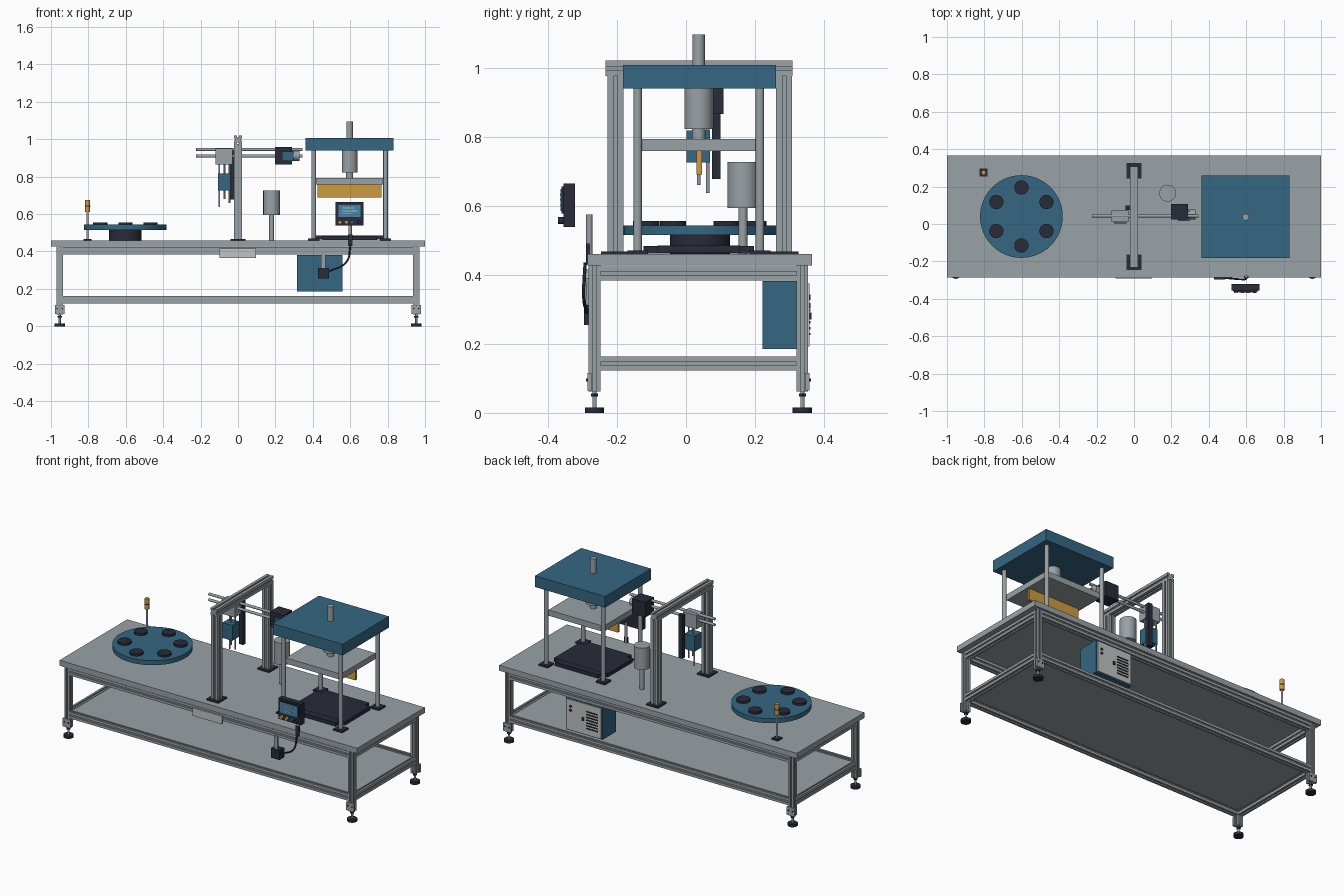
import bpy, bmesh, math
from mathutils import Vector

cube = bpy.data.objects.get("Cube")
if cube:
    bpy.data.objects.remove(cube, do_unlink=True)


def material(name, *rgb):
    m = bpy.data.materials.new(name)
    m.use_nodes = True
    m.diffuse_color = (*rgb, 1)
    m.node_tree.nodes["Principled BSDF"].inputs["Base Color"].default_value = (*rgb, 1)
    return m


GREY = material("aluminium grey", .32, .36, .385)
BLUE = material("machine blue", .035, .135, .225)
DARK = material("dark slate", .021, .025, .042)
AMBER = material("amber", .62, .33, .05)
LIGHT = material("light grey", .52, .55, .54)
SCREEN = material("screen blue", .06, .24, .40)


def finish(name, bm, mat, smooth=False):
    bmesh.ops.recalc_face_normals(bm, faces=bm.faces)
    me = bpy.data.meshes.new(name)
    bm.to_mesh(me)
    bm.free()
    me.materials.append(mat)
    ob = bpy.data.objects.new(name, me)
    bpy.context.collection.objects.link(ob)
    if smooth:
        bpy.ops.object.select_all(action='DESELECT')
        ob.select_set(True)
        bpy.context.view_layer.objects.active = ob
        bpy.ops.object.shade_smooth_by_angle(angle=math.radians(35))
    return ob


def box(name, mat, x, y, z):
    """Box given by its low and high limits on each axis."""
    bm = bmesh.new()
    bmesh.ops.create_cube(bm, size=1)
    for v in bm.verts:
        v.co = Vector([lo + (c + .5) * (hi - lo) for c, (lo, hi) in zip(v.co, (x, y, z))])
    return finish(name, bm, mat)


def block(name, mat, centre, size):
    return box(name, mat, *[(c - s / 2, c + s / 2) for c, s in zip(centre, size)])


def prism(name, mat, outline, axis, lo, hi, smooth=False):
    """Extrude an outline along an axis; outline uses the next two axes in cyclic order."""
    bm = bmesh.new()
    verts = []
    for u, v in outline:
        co = Vector()
        co[axis], co[(axis + 1) % 3], co[(axis + 2) % 3] = lo, u, v
        verts.append(bm.verts.new(co))
    face = bm.faces.new(verts)
    ext = bmesh.ops.extrude_face_region(bm, geom=[face])
    move = Vector()
    move[axis] = hi - lo
    bmesh.ops.translate(bm, vec=move, verts=[g for g in ext["geom"] if isinstance(g, bmesh.types.BMVert)])
    return finish(name, bm, mat, smooth)


def rod(name, mat, u, v, r, lo, hi, axis=2, n=32):
    ring = [(u + r * math.cos(i * math.tau / n), v + r * math.sin(i * math.tau / n)) for i in range(n)]
    return prism(name, mat, ring, axis, lo, hi, n > 6)


def slot_bar(name, axis, u, v, a, b, lo, hi):
    """Aluminium extrusion with a slot down each side."""
    A, B, s, d = a / 2, b / 2, .005, .007
    half = [(A, -B), (A, -s), (A - d, -s), (A - d, s), (A, s),
            (A, B), (s, B), (s, B - d), (-s, B - d), (-s, B)]
    pts = half + [(-p, -q) for p, q in half]
    return prism(name, GREY, [(u + p, v + q) for p, q in pts], axis, lo, hi)


# Table top, shelf and frame
LX, YF, YB = .953, -.265, .337
box("table_top", GREY, (-1, 1), (-.285, .365), (.427, .46))
box("lower_shelf", GREY, (-.95, .95), (-.26, .333), (.15, .16))
for z, tag in ((.404, "upper"), (.143, "lower")):
    for y in (YF, YB):
        slot_bar(tag + "_long_rail", 0, y, z, .034, .04, -.936, .936)
    for x in (-LX, LX):
        slot_bar(tag + "_end_rail", 1, z, x, .04, .034, YF + .017, YB - .017)

# Legs, brackets and levelling feet
for x in (-LX, LX):
    for y in (YF, YB):
        out = -1 if y < 0 else 1
        slot_bar("leg", 2, x, y, .034, .034, .062, .427)
        block("foot_bracket", GREY, (x, y + out * .014, .09), (.052, .012, .05))
        for dx in (-.014, .014):
            rod("bracket_bolt", DARK, .095, x + dx, .004, y + out * .02, y + out * .025, 1, 12)
        rod("foot_stem", GREY, x, y, .006, .01, .07, n=16)
        rod("foot_nut", DARK, x, y, .012, .048, .056, n=6)
        rod("foot_pad", DARK, x, y, .028, 0, .016)

# Rotary table with puck holders
TX, TY = -.602, .04
rod("turntable_base", DARK, TX, TY, .087, .46, .515, n=48)
rod("turntable_disc", BLUE, TX, TY, .221, .515, .543, n=64)
for i in range(6):
    t = math.radians(90 + 60 * i)
    rod("puck_holder", DARK, TX + .155 * math.cos(t), TY + .155 * math.sin(t), .038, .543, .556)

# Signal beacon
block("beacon_base", DARK, (-.804, .275, .464), (.043, .043, .008))
rod("beacon_post", GREY, -.804, .275, .006, .46, .615, n=16)
rod("beacon_lamp", AMBER, -.804, .275, .013, .612, .675, n=24)
rod("beacon_band", DARK, -.804, .275, .0145, .64, .645, n=24)

# Gantry
for y in (-.204, .284):
    slot_bar("gantry_post", 2, 0, y, .045, .046, .46, .976)
    block("gantry_foot", DARK, (0, y, .464), (.08, .084, .008))
slot_bar("gantry_beam", 1, .998, 0, .044, .045, -.233, .308)

# Transfer arm with gripper
for z in (.945, .91):
    rod("arm_rod", GREY, .043, z, .008, -.225, .345, 0, 20)
box("arm_carriage", GREY, (-.12, -.03), (.012, .072), (.865, .95))
box("vertical_slide", DARK, (-.046, -.018), (.075, .1), (.677, .94))
box("gripper_body", BLUE, (-.106, -.04), (.002, .07), (.725, .818))
for x, y, low in ((-.1, .063, .637), (-.045, .037, .66), (-.072, .037, .68)):
    rod("gripper_rod", GREY, x, y, .005, low, .87, n=16)
box("arm_motor", DARK, (.198, .288), (.025, .108), (.866, .958))
box("motor_coupling", BLUE, (.235, .298), (.016, .07), (.885, .935))
rod("motor_end", GREY, .05, .912, .027, .288, .328, 0)

# Standing canister
rod("canister_post", GREY, .18, .165, .013, .46, .6, n=24)
rod("canister", GREY, .18, .165, .045, .594, .727, n=40)

# Press
PX, PY = .597, .037
box("press_head", BLUE, (.362, .832), (-.183, .26), (.94, 1.008))
for x in (.405, .789):
    for y in (-.14, .214):
        rod("press_column", GREY, x, y, .0125, .46, .945, n=24)
        block("column_foot", DARK, (x, y, .465), (.06, .06, .01))
block("press_bed", DARK, (PX, PY, .474), (.36, .24, .022))
block("press_bed_wing", DARK, (PX, PY, .473), (.29, .32, .022))
box("press_platen", GREY, (.412, .782), (-.13, .204), (.758, .793))
box("press_blade", AMBER, (.425, .768), (.03, .046), (.69, .758))
rod("press_cylinder", GREY, PX, PY, .042, .822, .945, n=40)
rod("press_piston", GREY, PX, PY, .019, .79, .825)
rod("press_stub", GREY, PX, PY, .018, 1.005, 1.096)

# Operator panel
box("panel_body", DARK, (.52, .672), (-.355, -.322), (.538, .665))
box("panel_bezel", DARK, (.53, .662), (-.361, -.355), (.578, .655))
box("panel_screen", SCREEN, (.537, .655), (-.363, -.361), (.584, .649))
for i, w in enumerate((.05, .075, .06)):
    box("screen_line", LIGHT, (.56, .56 + w), (-.365, -.363), (.6 + .015 * i, .604 + .015 * i))
for x, mat in ((.545, AMBER), (.58, AMBER), (.61, BLUE), (.645, DARK)):
    rod("panel_button", mat, .557, x, .01, -.37, -.354, 1, 20)
rod("panel_post", GREY, .6, -.28, .009, .43, .575, n=20)
box("post_clamp", DARK, (.588, .612), (-.29, -.278), (.43, .49))

# Junction box and cable
box("box_hanger", GREY, (.445, .467), (-.29, -.276), (.3, .39))
box("junction_box", DARK, (.428, .486), (-.296, -.25), (.255, .312))
cable = bpy.data.curves.new("cable", 'CURVE')
cable.dimensions = '3D'
cable.bevel_depth = .005
spline = cable.splines.new('BEZIER')
spline.bezier_points.add(2)
for p, co in zip(spline.bezier_points, ((.602, -.292, .435), (.58, -.296, .345), (.48, -.288, .29))):
    p.co = co
    p.handle_left_type = p.handle_right_type = 'AUTO'
cable.materials.append(DARK)
bpy.context.collection.objects.link(bpy.data.objects.new("cable", cable))

# Name plate
box("blank_plate", LIGHT, (-.1, .096), (-.292, -.283), (.366, .415))

# Control cabinet with vented back
box("cabinet", BLUE, (.315, .56), (.222, .352), (.185, .382))
box("cabinet_door", LIGHT, (.322, .553), (.352, .357), (.192, .375))
for i in range(7):
    z = .225 + .017 * i
    box("cabinet_louver", DARK, (.34, .42), (.357, .36), (z, z + .007))
box("cabinet_handle", DARK, (.435, .447), (.357, .363), (.27, .29))
for z in (.335, .31):
    rod("cabinet_indicator", DARK, z, .525, .008, .357, .361, 1, 16)
